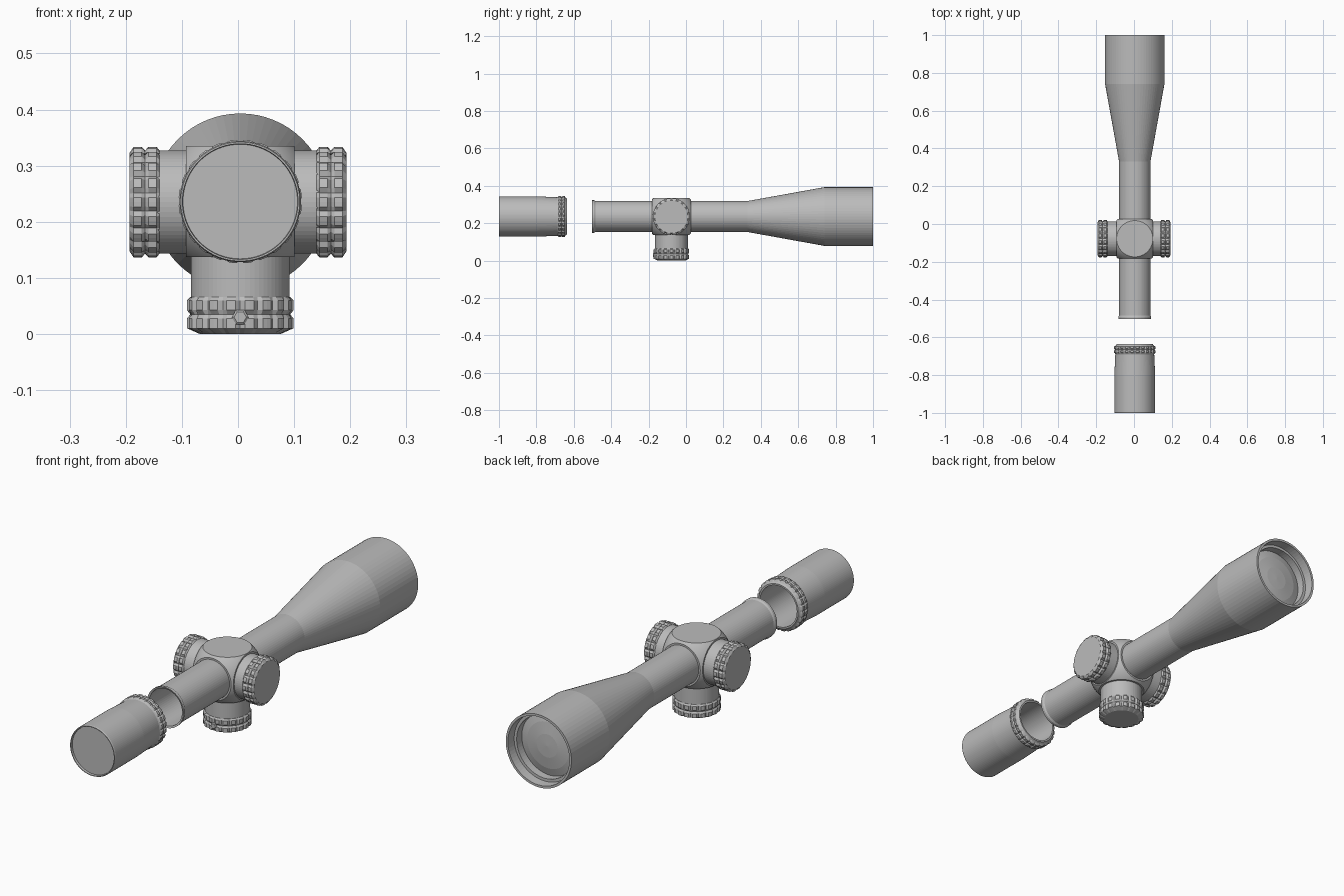
import bpy, bmesh, math
from mathutils import Vector

if "Cube" in bpy.data.objects:
    bpy.data.objects.remove(bpy.data.objects["Cube"], do_unlink=True)

grey = bpy.data.materials.new("matte grey")
grey.use_nodes = True
grey.diffuse_color = (0.5, 0.5, 0.5, 1)
bsdf = grey.node_tree.nodes["Principled BSDF"]
bsdf.inputs["Base Color"].default_value = (0.5, 0.5, 0.5, 1)
bsdf.inputs["Roughness"].default_value = 0.7

CX, CZ = 0.004, 0.236      # optical axis
TY = -0.078                # turret position along the tube


def finish(name, bm):
    bmesh.ops.recalc_face_normals(bm, faces=bm.faces)
    mesh = bpy.data.meshes.new(name)
    bm.to_mesh(mesh)
    bm.free()
    mesh.materials.append(grey)
    obj = bpy.data.objects.new(name, mesh)
    bpy.context.collection.objects.link(obj)
    return obj


def lathe(name, profile, origin, direction, segs=64):
    """Revolve (radius, distance[, tooth depth]) points around a direction."""
    bm = bmesh.new()
    turn = Vector((0, 0, 1)).rotation_difference(Vector(direction))
    origin = Vector(origin)
    rings = []
    for radius, dist, *tooth in profile:
        ring = []
        for i in range(1 if radius == 0 else segs):
            r = radius - (tooth[0] if tooth and i % 4 == 0 else 0)
            a = math.tau * i / segs
            p = Vector((r * math.cos(a), r * math.sin(a), dist))
            ring.append(bm.verts.new(origin + turn @ p))
        rings.append(ring)
    for a, b in zip(rings, rings[1:]):
        for i in range(segs):
            j = (i + 1) % segs
            quad = [a[i % len(a)], a[j % len(a)], b[j % len(b)], b[i % len(b)]]
            bm.faces.new(list(dict.fromkeys(quad)))
    return finish(name, bm)


def knurl(radius, start, end, depth):
    """Two toothed bands with a groove between them."""
    w = end - start
    low = radius - depth
    return [(low, start), (radius, start + 0.1 * w, depth),
            (radius, start + 0.38 * w, depth), (low, start + 0.5 * w),
            (radius, start + 0.62 * w, depth), (radius, start + 0.9 * w, depth)]


# Main tube, flared front bell and recessed domed lens
lathe("main_tube", [
    (0, -0.2), (0.078, -0.2), (0.079, -0.5), (0.087, -0.503), (0.087, -0.492),
    (0.083, -0.485), (0.083, 0.33), (0.157, 0.74), (0.157, 1), (0.147, 1),
    (0.145, 0.96), (0.133, 0.96), (0.133, 0.925), (0.1, 0.935),
    (0.05, 0.942), (0, 0.944)], (CX, 0, CZ), (0, 1, 0))

# Separate eyepiece with knurled ring and open rear
lathe("eyepiece", [
    (0, -0.99), (0.102, -0.99), (0.103, -1), (0.106, -1), (0.108, -0.995),
    (0.108, -0.8), (0.103, -0.69)] + knurl(0.11, -0.685, -0.645, 0.005) + [
    (0.1, -0.643), (0.095, -0.636), (0.088, -0.636), (0.088, -0.95),
    (0, -0.95)], (CX, 0, CZ), (0, 1, 0), 96)

# Turret housing: ball with six flat sides
bm = bmesh.new()
bmesh.ops.create_uvsphere(bm, u_segments=64, v_segments=48, radius=0.138)
for axis, half in enumerate((0.097, 0.104, 0.099)):
    for sign in (1, -1):
        normal = Vector((0, 0, 0))
        normal[axis] = sign
        cut = bmesh.ops.bisect_plane(
            bm, geom=bm.verts[:] + bm.edges[:] + bm.faces[:], dist=1e-6,
            plane_co=normal * half, plane_no=normal, clear_outer=True)
        edges = [e for e in cut["geom_cut"] if isinstance(e, bmesh.types.BMEdge)]
        bmesh.ops.holes_fill(bm, edges=edges, sides=0)
bmesh.ops.translate(bm, verts=bm.verts, vec=(CX, TY, CZ))
housing = finish("turret_housing", bm)
bpy.ops.object.select_all(action="DESELECT")
housing.select_set(True)
bpy.context.view_layer.objects.active = housing
bpy.ops.object.shade_smooth_by_angle(angle=math.radians(25))

# Side turrets with knurled caps
for side, sign in (("left", 1), ("right", -1)):
    place, out = (0, TY, CZ - 0.001), (sign, 0, 0)
    lathe(side + "_turret_neck", [(0, 0.08), (0.092, 0.08), (0.092, 0.145),
                                  (0, 0.145)], place, out)
    lathe(side + "_turret_cap", [(0, 0.14), (0.092, 0.14)]
          + knurl(0.099, 0.14, 0.191, 0.007)
          + [(0.088, 0.193), (0, 0.193)], place, out, 72)

# Lower turret with knurled cap
place, out = (CX, TY, CZ), (0, 0, -1)
lathe("lower_turret_neck", [(0, 0.08), (0.088, 0.08), (0.088, 0.175),
                            (0, 0.175)], place, out)
lathe("lower_turret_cap", [(0, 0.17), (0.088, 0.17)]
      + knurl(0.095, 0.17, 0.232, 0.006)
      + [(0.072, CZ), (0, CZ)], place, out, 72)

# Small hexagonal set screw on the lower cap
lathe("set_screw", [(0, 0), (0.015, 0), (0.015, 0.018), (0.011, 0.021),
                    (0, 0.021)], (CX, TY - 0.077, 0.03), (0, -1, 0), 6)
